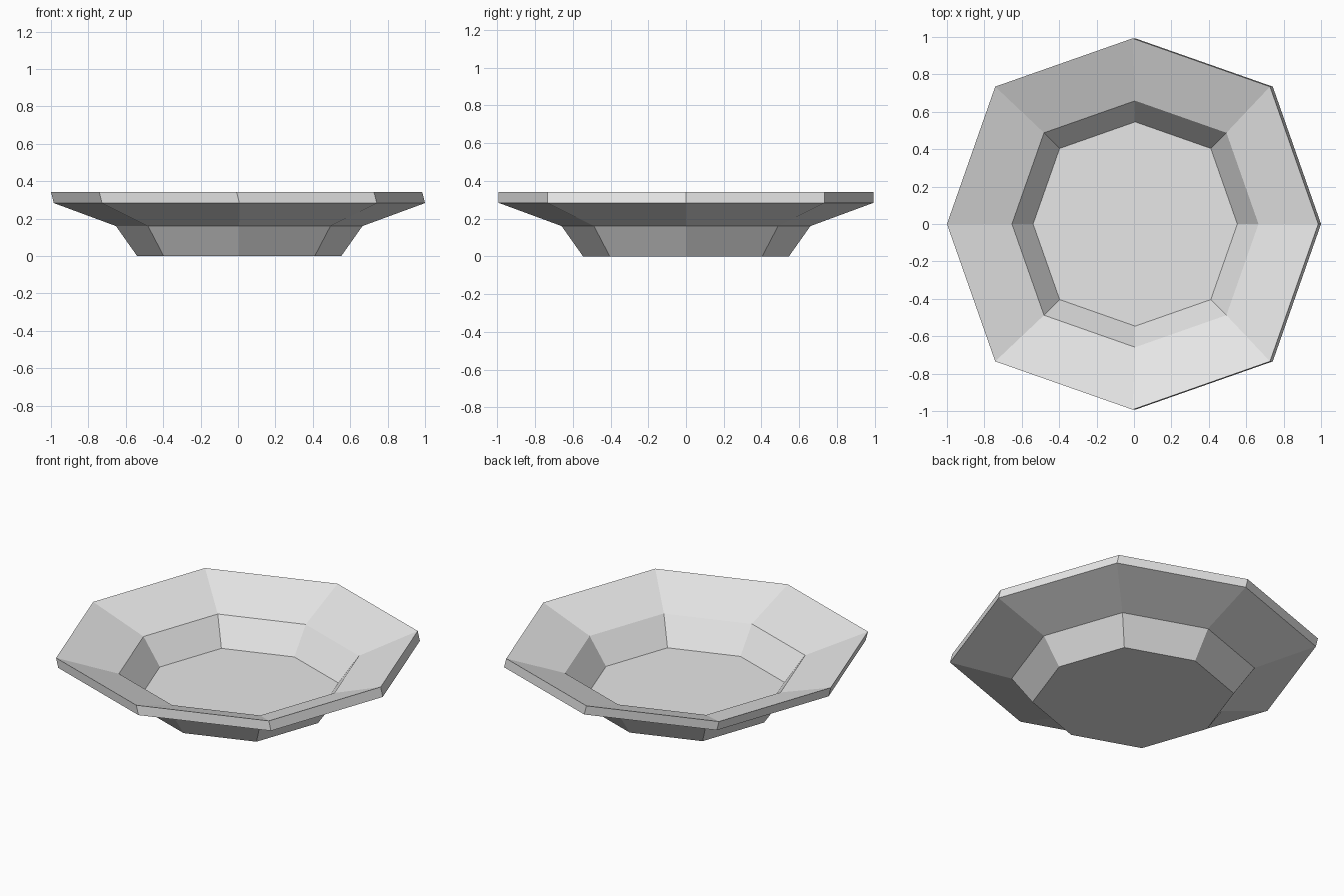
import bpy, bmesh

if "Cube" in bpy.data.objects:
    bpy.data.objects.remove(bpy.data.objects["Cube"])

# Single pale grey colour
grey = bpy.data.materials.new("pale grey")
grey.diffuse_color = (0.8, 0.8, 0.8, 1.0)
grey.use_nodes = True
grey.node_tree.nodes["Principled BSDF"].inputs["Base Color"].default_value = grey.diffuse_color

THICK = 0.058
D = 0.74  # diagonal corner position relative to axis corner
CORNERS = [(1, 0), (D, D), (0, 1), (-D, D), (-1, 0), (-D, -D), (0, -1), (D, -D)]

# (radius, z, x centre): outside from foot to rim, then inside back down
# The upper rim edge is shifted very slightly to the left
PROFILE = [
    (0.546, 0.0, 0.0065), (0.659, 0.160, 0.0065), (0.9925, 0.283, 0.0075),
    (0.9925, 0.283 + THICK, -0.0075), (0.659, 0.160 + THICK, 0.0065),
    (0.546, THICK, 0.0065),
]

# Octagonal dish with flat facets
bm = bmesh.new()
rings = [[bm.verts.new((cx + r * x, r * y, z)) for x, y in CORNERS]
         for r, z, cx in PROFILE]
for a, b in zip(rings, rings[1:]):
    for i in range(8):
        j = (i + 1) % 8
        bm.faces.new((a[i], a[j], b[j], b[i]))
bm.faces.new(rings[0][::-1])  # underside
bm.faces.new(rings[-1])       # inner floor
bmesh.ops.recalc_face_normals(bm, faces=bm.faces[:])

mesh = bpy.data.meshes.new("octagonal_dish")
bm.to_mesh(mesh)
bm.free()
mesh.materials.append(grey)
dish = bpy.data.objects.new("octagonal_dish", mesh)
bpy.context.collection.objects.link(dish)
